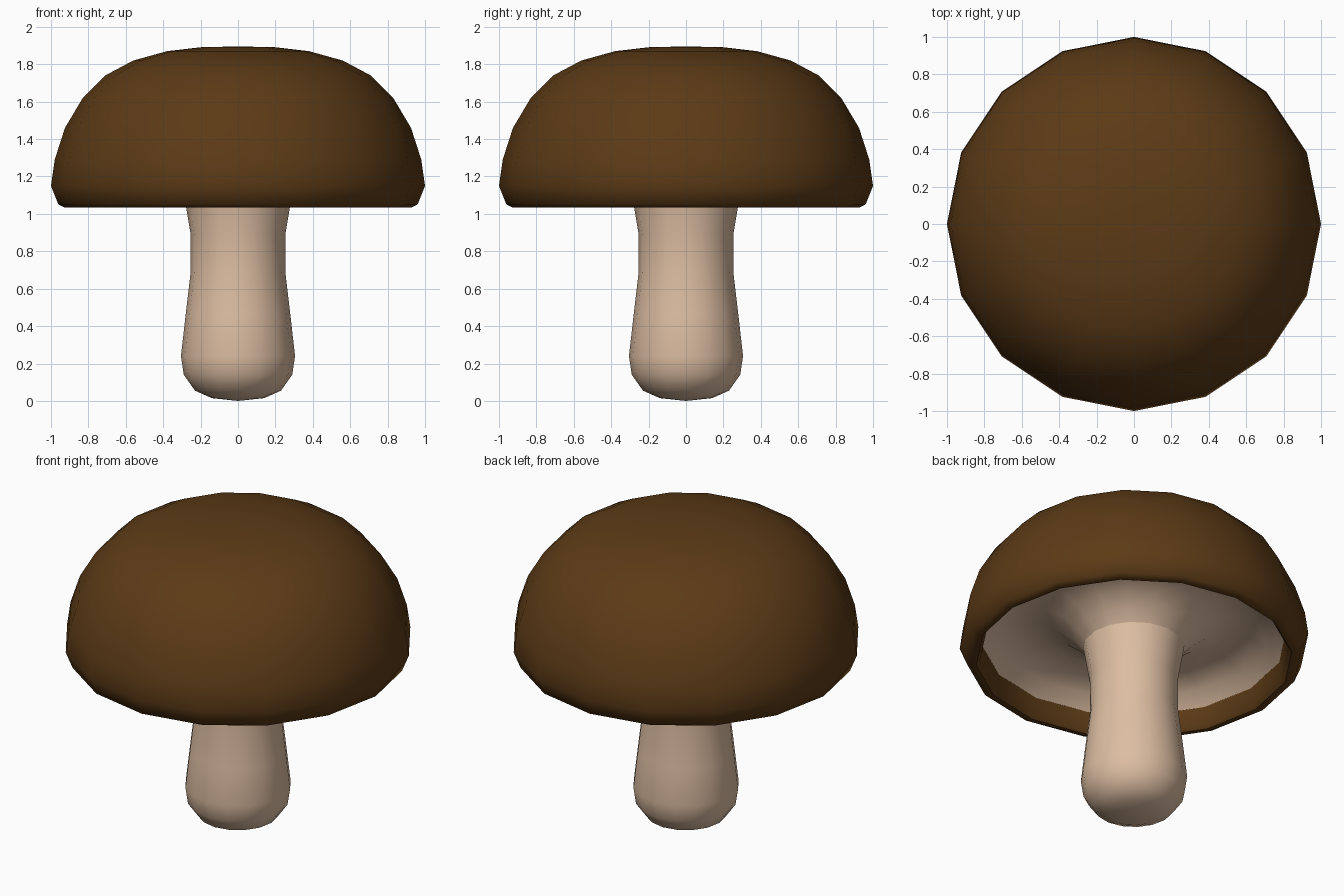
import bpy, bmesh, math

if "Cube" in bpy.data.objects:
    bpy.data.objects.remove(bpy.data.objects["Cube"])

SIDES = 16


def material(name, color):
    m = bpy.data.materials.new(name)
    m.diffuse_color = (*color, 1)
    m.use_nodes = True
    m.node_tree.nodes["Principled BSDF"].inputs["Base Color"].default_value = m.diffuse_color
    return m


def lathe(name, profile, mat):
    """Spin an (r, z) profile around z; points with r = 0 become poles."""
    bm = bmesh.new()
    rings = []
    for r, z in profile:
        n = 1 if r == 0 else SIDES
        rings.append([bm.verts.new((r * math.cos(2 * math.pi * i / SIDES),
                                    r * math.sin(2 * math.pi * i / SIDES), z))
                      for i in range(n)])
    for a, b in zip(rings, rings[1:]):
        for i in range(SIDES):
            j = (i + 1) % SIDES
            quad = [a[i % len(a)], a[j % len(a)], b[j % len(b)], b[i % len(b)]]
            bm.faces.new(list(dict.fromkeys(quad)))
    mesh = bpy.data.meshes.new(name)
    bm.to_mesh(mesh)
    bm.free()
    mesh.materials.append(mat)
    ob = bpy.data.objects.new(name, mesh)
    bpy.context.collection.objects.link(ob)
    bpy.ops.object.select_all(action='DESELECT')
    ob.select_set(True)
    bpy.context.view_layer.objects.active = ob
    bpy.ops.object.shade_smooth_by_angle(angle=math.radians(45))
    return ob


brown = material("cap_brown", (0.107, 0.043, 0.008))
beige = material("stem_beige", (0.72, 0.51, 0.36))

# Stem: rounded foot, slim waist, flared top hidden under the cap
lathe("stem", [(0, 0), (0.14, 0.015), (0.23, 0.055), (0.29, 0.14), (0.305, 0.24),
               (0.28, 0.46), (0.253, 0.69), (0.253, 0.89), (0.28, 1.05),
               (0.29, 1.11)], beige)

# Cap: dome, rolled rim and short inner wall
lathe("cap", [(0.87, 1.16), (0.885, 1.06), (0.905, 1.035), (0.93, 1.035),
              (0.96, 1.05), (1.0, 1.15), (0.98, 1.29), (0.925, 1.46),
              (0.83, 1.62), (0.71, 1.74), (0.56, 1.82), (0.38, 1.87),
              (0.19, 1.892), (0, 1.895)], brown)

# Gills: hollow underside funnelling down onto the stem
lathe("gills", [(0.29, 1.11), (0.34, 1.17), (0.43, 1.24), (0.56, 1.285),
                (0.69, 1.28), (0.80, 1.235), (0.87, 1.16)][::1], beige)
for f in ("gills",):
    bpy.data.objects[f].data.flip_normals()
